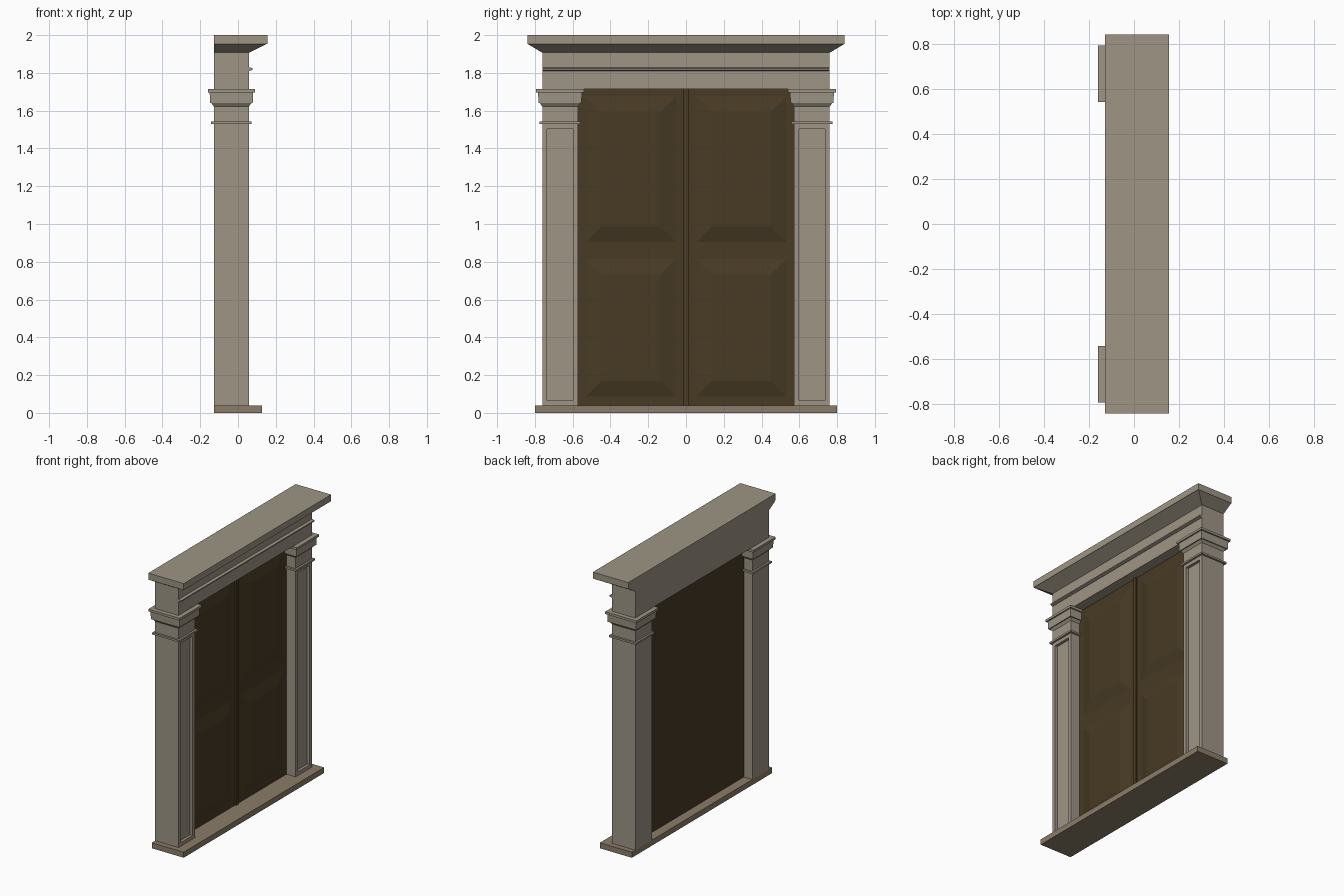
import bpy, bmesh

if "Cube" in bpy.data.objects:
    bpy.data.objects.remove(bpy.data.objects["Cube"])


def material(name, rgb):
    m = bpy.data.materials.new(name)
    m.diffuse_color = (*rgb, 1)
    m.use_nodes = True
    m.node_tree.nodes["Principled BSDF"].inputs["Base Color"].default_value = m.diffuse_color
    return m


STONE = material("stone", (0.34, 0.30, 0.235))
SILL = material("sill_stone", (0.26, 0.205, 0.14))
WOOD = material("dark_wood", (0.065, 0.043, 0.018))


def finish(bm, name, mat):
    bmesh.ops.recalc_face_normals(bm, faces=bm.faces)
    me = bpy.data.meshes.new(name)
    bm.to_mesh(me)
    bm.free()
    me.materials.append(mat)
    ob = bpy.data.objects.new(name, me)
    bpy.context.collection.objects.link(ob)
    return ob


def loft(bm, sections):
    """Stack of rectangles (x0, x1, y0, y1, z), joined and capped."""
    rings = [[bm.verts.new(p) for p in ((a, c, z), (b, c, z), (b, d, z), (a, d, z))]
             for a, b, c, d, z in sections]
    bm.faces.new(rings[0])
    bm.faces.new(rings[-1])
    for lo, hi in zip(rings, rings[1:]):
        for i in range(4):
            j = (i + 1) % 4
            bm.faces.new((lo[i], lo[j], hi[j], hi[i]))


def solid(name, mat, sections):
    bm = bmesh.new()
    loft(bm, sections)
    return finish(bm, name, mat)


def box(name, mat, x0, x1, y0, y1, z0, z1):
    return solid(name, mat, [(x0, x1, y0, y1, z0), (x0, x1, y0, y1, z1)])


BACK, FRONT = -0.128, 0.058     # depth of the stone frame
IN, OUT = 0.573, 0.761          # pillar sides

# Sill, frieze and cornice
box("sill", SILL, BACK, 0.127, -0.8, 0.8, 0, 0.04)
box("frieze", STONE, BACK, FRONT, -OUT, OUT, 1.714, 1.907)
solid("cornice", STONE, [(BACK, FRONT, -OUT, OUT, 1.907),
                         (BACK, 0.15, -0.838, 0.838, 1.953),
                         (BACK, 0.155, -0.84, 0.84, 1.953),
                         (BACK, 0.155, -0.84, 0.84, 2.0)])

# Thin moulding across the frieze
solid("frieze_moulding", STONE, [(0.05, 0.064, -OUT, OUT, 1.811),
                                 (0.05, 0.077, -OUT, OUT, 1.816),
                                 (0.05, 0.077, -OUT, OUT, 1.824),
                                 (0.05, 0.064, -OUT, OUT, 1.829)])

for side, s in (("left", -1), ("right", 1)):
    y0, y1 = sorted((s * IN, s * OUT))

    # Pillar shaft with a sunken panel on its front
    bm = bmesh.new()
    loft(bm, [(BACK, FRONT, y0, y1, 0.04), (BACK, FRONT, y0, y1, 1.529)])
    bmesh.ops.recalc_face_normals(bm, faces=bm.faces)
    face = max(bm.faces, key=lambda f: f.calc_center_median().x)
    bmesh.ops.inset_region(bm, faces=[face], thickness=0.037)
    hole = bmesh.ops.extrude_face_region(bm, geom=[face])
    bmesh.ops.translate(bm, vec=(-0.02, 0, 0),
                        verts=[v for v in hole["geom"] if isinstance(v, bmesh.types.BMVert)])
    bmesh.ops.delete(bm, geom=[face], context='FACES_ONLY')
    finish(bm, side + "_pillar", STONE)

    # Capital: ring, neck, flared block and top slab as (overhang, height)
    steps = [(0.014, 1.529), (0.014, 1.542), (0, 1.542), (0, 1.622),
             (0.013, 1.64), (0.02, 1.64), (0.022, 1.697), (0.032, 1.697), (0.032, 1.714)]
    solid(side + "_capital", STONE,
          [(BACK - o, FRONT + o, y0 - o, y1 + o, z) for o, z in steps])

    # Door leaf with two raised, bevelled panels
    a, b = sorted((s * 0.002, s * IN))
    box(side + "_door", WOOD, -0.06, -0.015, a, b, 0.04, 1.714)
    p, q = sorted((s * 0.055, s * 0.53))
    for part, z0, z1 in (("lower", 0.088, 0.812), ("upper", 0.906, 1.674)):
        bm = bmesh.new()
        rings = []
        for x, d in ((-0.015, 0), (0.005, 0.082)):
            rings.append([bm.verts.new(v) for v in ((x, p + d, z0 + d), (x, q - d, z0 + d),
                                                    (x, q - d, z1 - d), (x, p + d, z1 - d))])
        bm.faces.new(rings[0])
        bm.faces.new(rings[1])
        for i in range(4):
            j = (i + 1) % 4
            bm.faces.new((rings[0][i], rings[0][j], rings[1][j], rings[1][i]))
        finish(bm, f"{side}_{part}_door_panel", WOOD)

# Strip covering the gap between the doors
box("door_meeting_strip", WOOD, -0.03, -0.005, -0.012, 0.012, 0.04, 1.714)
